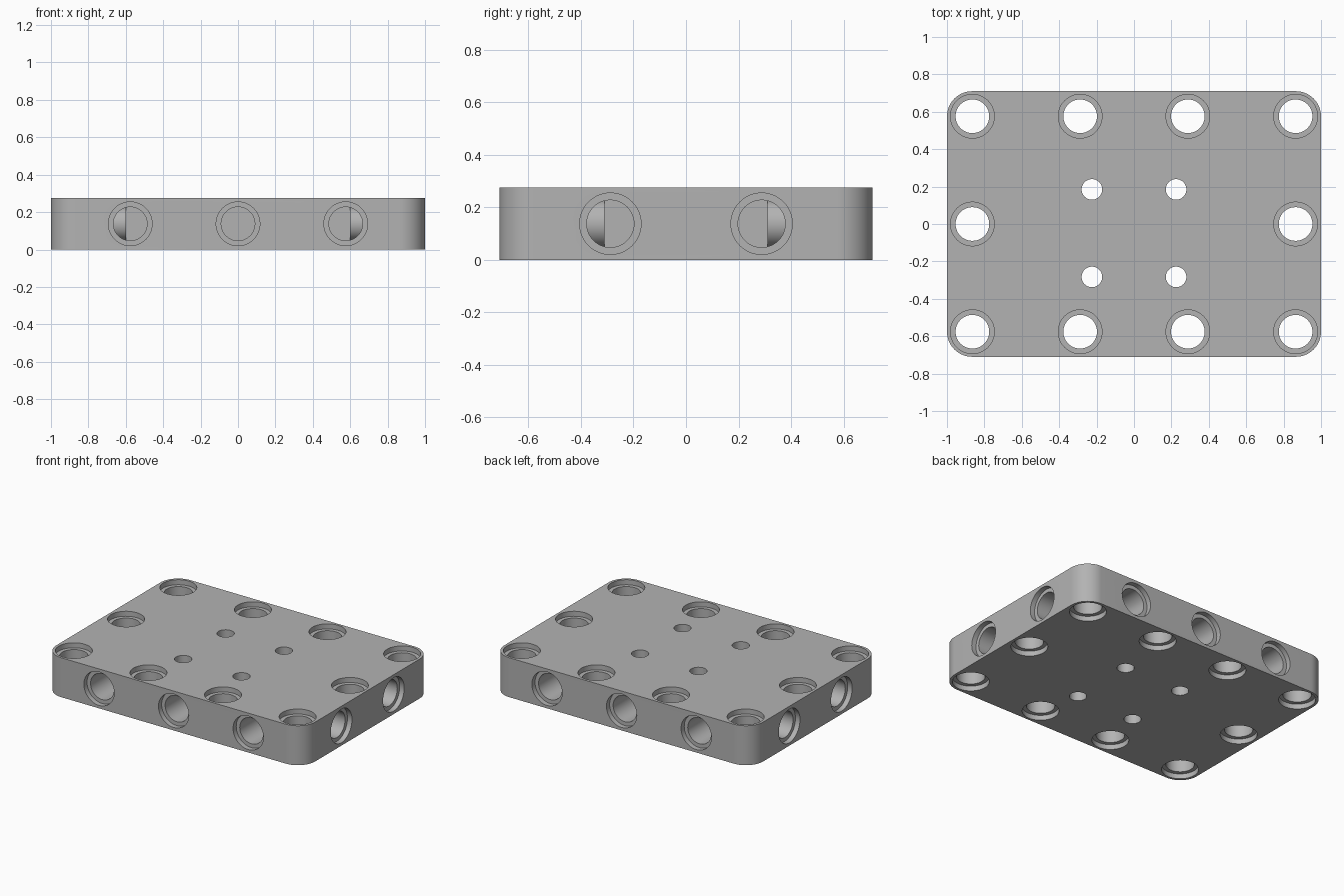
import bpy, bmesh, math
from mathutils import Matrix, Vector

if "Cube" in bpy.data.objects:
    bpy.data.objects.remove(bpy.data.objects["Cube"])

HALF_X, HALF_Y, HEIGHT, CORNER = 1.0, 0.71, 0.275, 0.135
PITCH = 0.576
BORE, RIM, RIM_DEPTH = 0.09, 0.117, 0.035
SIDE_DEPTH, PEG, OVER = 0.4, 0.055, 0.02
SIDES = 48

grey = bpy.data.materials.new("plain_grey")
grey.use_nodes = True
colour = (0.45, 0.45, 0.45, 1)
grey.diffuse_color = colour
grey.node_tree.nodes["Principled BSDF"].inputs["Base Color"].default_value = colour


def make_object(name, bm):
    bmesh.ops.recalc_face_normals(bm, faces=bm.faces)
    mesh = bpy.data.meshes.new(name)
    bm.to_mesh(mesh)
    bm.free()
    mesh.materials.append(grey)
    obj = bpy.data.objects.new(name, mesh)
    bpy.context.collection.objects.link(obj)
    return obj


def add_bore(bm, profile, place):
    """Turn a (radius, depth) profile into a closed stepped plug."""
    rings = []
    for r, z in profile:
        angles = [2 * math.pi * i / SIDES for i in range(SIDES)]
        rings.append([bm.verts.new(place @ Vector((r * math.cos(a), r * math.sin(a), z)))
                      for a in angles])
    for low, high in zip(rings, rings[1:]):
        for i in range(SIDES):
            j = (i + 1) % SIDES
            bm.faces.new((low[i], low[j], high[j], high[i]))
    bm.faces.new(rings[0])
    bm.faces.new(rings[-1])


# Plate with four rounded corners
bm = bmesh.new()
outline = []
for k, (sx, sy) in enumerate([(1, 1), (-1, 1), (-1, -1), (1, -1)]):
    for i in range(17):
        a = math.pi / 2 * (k + i / 16)
        outline.append(bm.verts.new((sx * (HALF_X - CORNER) + CORNER * math.cos(a),
                                     sy * (HALF_Y - CORNER) + CORNER * math.sin(a), 0)))
base = bm.faces.new(outline)
top = bmesh.ops.extrude_face_region(bm, geom=[base], use_keep_orig=True)
bmesh.ops.translate(bm, vec=(0, 0, HEIGHT),
                    verts=[v for v in top["geom"] if isinstance(v, bmesh.types.BMVert)])
plate = make_object("drilled_plate", bm)

# Stepped upright holes around the edge, rimmed on both faces
bm = bmesh.new()
through = [(RIM, -OVER), (RIM, RIM_DEPTH), (BORE, RIM_DEPTH),
           (BORE, HEIGHT - RIM_DEPTH), (RIM, HEIGHT - RIM_DEPTH), (RIM, HEIGHT + OVER)]
for col in (-1.5, -0.5, 0.5, 1.5):
    for row in (-1, 0, 1):
        if row or abs(col) > 1:
            add_bore(bm, through, Matrix.Translation((col * PITCH, row * PITCH, 0)))

# Small plain holes in the middle
for x in (-0.225, 0.225):
    for y in (-0.283, 0.185):
        add_bore(bm, [(PEG, -OVER), (PEG, HEIGHT + OVER)], Matrix.Translation((x, y, 0)))

# Blind stepped holes in the four edges
blind = [(RIM, OVER), (RIM, -RIM_DEPTH), (BORE, -RIM_DEPTH), (BORE, -SIDE_DEPTH)]
for side in (-1, 1):
    for k in (-1, 0, 1):
        add_bore(bm, blind, Matrix.Translation((k * PITCH, side * HALF_Y, HEIGHT / 2))
                 @ Matrix.Rotation(-side * math.pi / 2, 4, "X"))
    for k in (-0.5, 0.5):
        add_bore(bm, blind, Matrix.Translation((side * HALF_X, k * PITCH, HEIGHT / 2))
                 @ Matrix.Rotation(side * math.pi / 2, 4, "Y"))
cutter = make_object("hole_cutter", bm)
cutter.hide_render = True

# Cut the holes, then drop the cutter
cut = plate.modifiers.new("holes", "BOOLEAN")
cut.operation = "DIFFERENCE"
cut.solver = "EXACT"
cut.object = cutter
bpy.ops.object.select_all(action="DESELECT")
plate.select_set(True)
bpy.context.view_layer.objects.active = plate
bpy.ops.object.modifier_apply(modifier=cut.name)
bpy.data.objects.remove(cutter)
bpy.ops.object.shade_smooth_by_angle(angle=math.radians(30))
